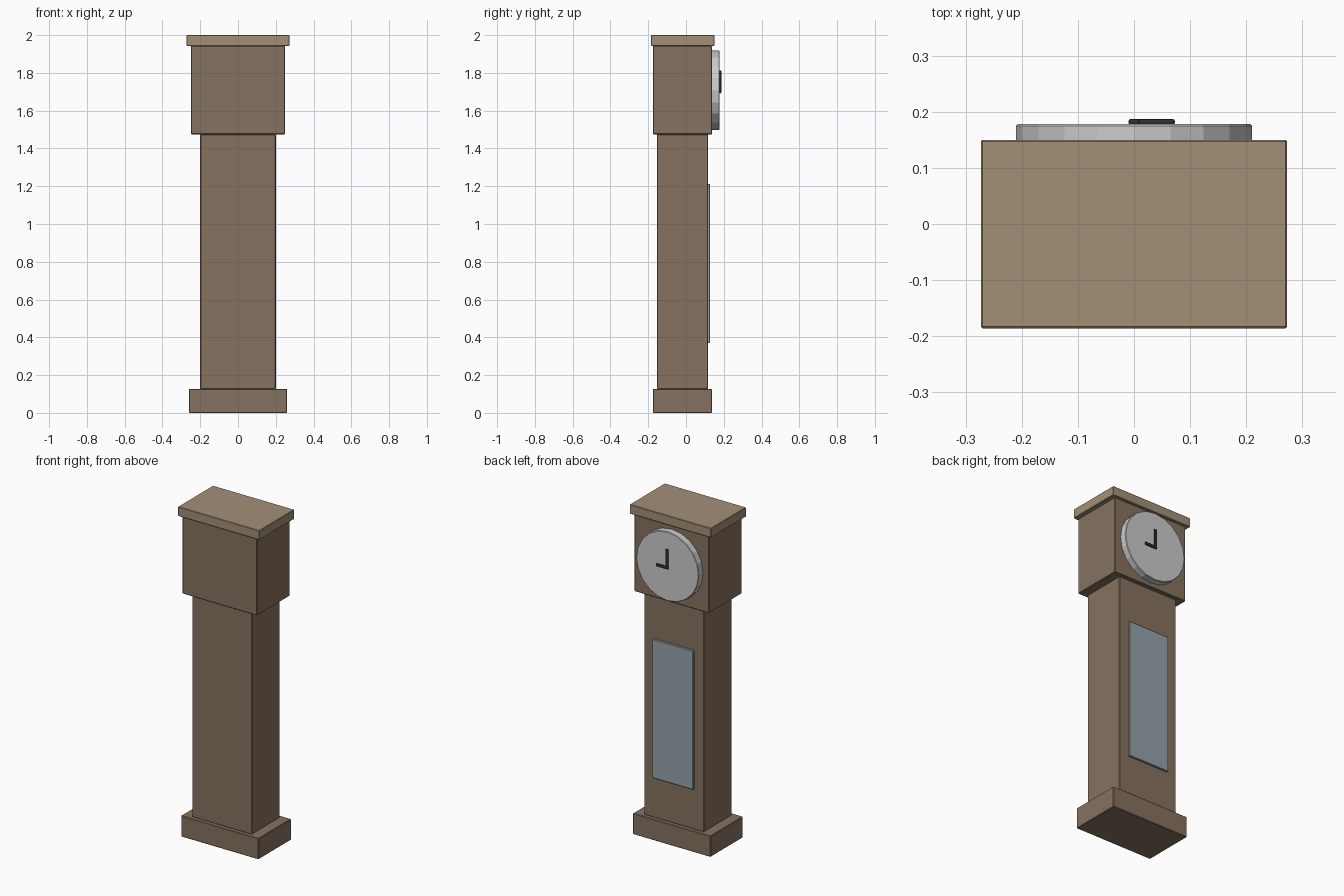
import bpy
from math import pi

if "Cube" in bpy.data.objects:
    bpy.data.objects.remove(bpy.data.objects["Cube"])


def material(name, rgb):
    m = bpy.data.materials.new(name)
    m.diffuse_color = (*rgb, 1)
    m.use_nodes = True
    m.node_tree.nodes["Principled BSDF"].inputs["Base Color"].default_value = m.diffuse_color
    return m


wood = material("wood", (0.24, 0.17, 0.115))
light_wood = material("light_wood", (0.36, 0.28, 0.18))
glass = material("glass", (0.30, 0.37, 0.40))
dark = material("dark_metal", (0.03, 0.03, 0.035))


def finish(ob, name, mat, bevel, segments=1):
    ob.name = name
    if mat:
        ob.data.materials.append(mat)
    b = ob.modifiers.new("bevel", 'BEVEL')
    b.width = bevel
    b.segments = segments
    b.limit_method = 'ANGLE'
    b.angle_limit = 0.9
    return ob


def box(name, x, y, z, mat, bevel=0.003, segments=1):
    """Box from (min, max) ranges on each axis."""
    ranges = (x, y, z)
    bpy.ops.mesh.primitive_cube_add(size=1, location=[(a + b) / 2 for a, b in ranges])
    ob = bpy.context.object
    ob.scale = [b - a for a, b in ranges]
    bpy.ops.object.transform_apply(location=False, rotation=False, scale=True)
    return finish(ob, name, mat, bevel, segments)


# Case: plinth, trunk, hood and cornice
box("plinth", (-0.26, 0.26), (-0.175, 0.137), (0, 0.127), wood)
box("trunk", (-0.2, 0.2), (-0.154, 0.116), (0.127, 1.475), wood)
box("hood", (-0.25, 0.25), (-0.175, 0.137), (1.475, 1.943), wood)
box("cornice", (-0.273, 0.273), (-0.186, 0.15), (1.943, 2.0), light_wood)

# Trunk door panel
box("door_panel", (-0.137, 0.137), (0.105, 0.127), (0.37, 1.213), glass)

# Round dial on the hood
bpy.ops.mesh.primitive_cylinder_add(vertices=20, radius=0.21, depth=0.05,
                                    location=(0, 0.153, 1.708), rotation=(pi / 2, 0, 0))
finish(bpy.context.object, "dial", None, 0.003)

# Hands: long one upright, short one sideways
box("minute_hand", (-0.01, 0.01), (0.177, 0.187), (1.693, 1.813), dark, 0.004, 2)
box("hour_hand", (-0.01, 0.073), (0.177, 0.187), (1.692, 1.71), dark, 0.004, 2)
